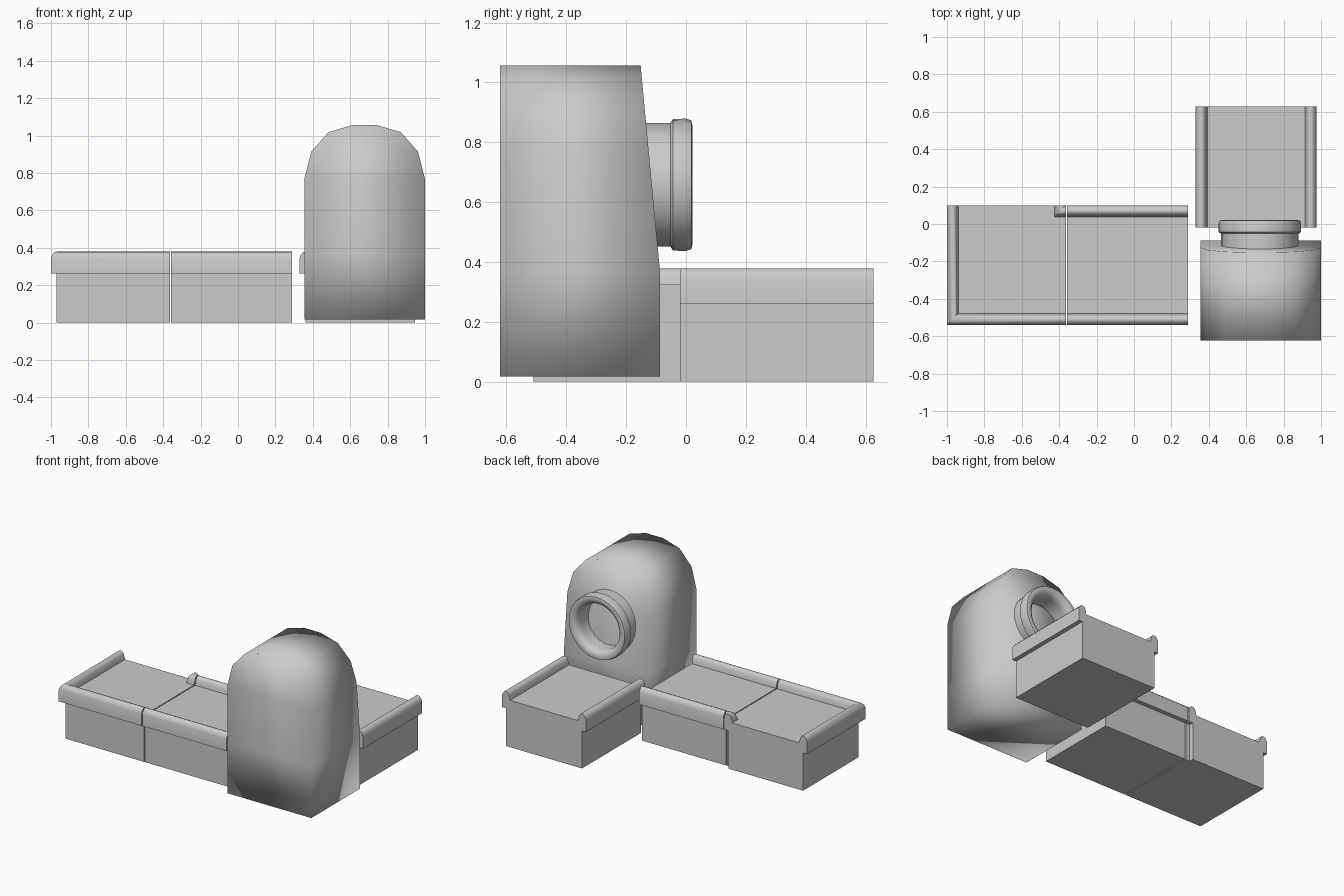
import bpy, bmesh, math

if "Cube" in bpy.data.objects:
    bpy.data.objects.remove(bpy.data.objects["Cube"])

grey = bpy.data.materials.new("light_grey")
grey.diffuse_color = (0.6, 0.6, 0.6, 1)
grey.use_nodes = True
grey.node_tree.nodes["Principled BSDF"].inputs["Base Color"].default_value = grey.diffuse_color


def make(name, verts, faces, smooth=None):
    """Mesh object; smooth = edge angle in degrees, or None for flat."""
    me = bpy.data.meshes.new(name)
    me.from_pydata(verts, [], faces)
    bm = bmesh.new()
    bm.from_mesh(me)
    bmesh.ops.remove_doubles(bm, verts=bm.verts, dist=1e-5)
    bmesh.ops.recalc_face_normals(bm, faces=bm.faces)
    bm.to_mesh(me)
    bm.free()
    me.materials.append(grey)
    ob = bpy.data.objects.new(name, me)
    bpy.context.collection.objects.link(ob)
    if smooth:
        bpy.ops.object.select_all(action='DESELECT')
        ob.select_set(True)
        bpy.context.view_layer.objects.active = ob
        bpy.ops.object.shade_smooth_by_angle(angle=math.radians(smooth))
    return ob


def loft(name, rings, caps=True, smooth=None, closed=False):
    """Bridge a list of equal closed rings of points."""
    n, m = len(rings[0]), len(rings)
    verts = [p for r in rings for p in r]
    faces = []
    for k in range(m if closed else m - 1):
        a, b = k * n, ((k + 1) % m) * n
        faces += [(a + i, a + (i + 1) % n, b + (i + 1) % n, b + i) for i in range(n)]
    if caps and not closed:
        faces += [tuple(range(n)), tuple(range((m - 1) * n, m * n))]
    return make(name, verts, faces, smooth)


def prism(name, poly, z0, z1):
    return loft(name, [[(x, y, z) for x, y in poly] for z in (z0, z1)])


# Rim cross-section: distance inward from the outer edge, height
RIM = [(0.035, 0.262), (0, 0.262), (0, 0.345), (0.006, 0.362), (0.018, 0.376),
       (0.03, 0.379), (0.043, 0.375), (0.052, 0.362), (0.056, 0.345),
       (0.062, 0.325), (0.062, 0.30), (0.035, 0.30)]
FLOOR = 0.325


def rim(name, stations):
    """Sweep the rim through (x, y, inward dx, inward dy) stations."""
    loft(name, [[(x + u * dx, y + u * dy, z) for u, z in RIM]
                for x, y, dx, dy in stations], smooth=40)


# Corner counter
prism("corner_body", [(-0.97, -0.51), (-0.364, -0.51), (-0.364, 0.07),
                      (-0.395, 0.07), (-0.395, 0.10), (-0.97, 0.10)], 0, FLOOR)
rim("corner_outer_rim", [(-1, 0.10, 1, 0), (-1, -0.54, 1, 1), (-0.364, -0.54, 0, 1)])
rim("corner_inner_rim", [(-0.364, 0.10, 0, -1), (-0.364, 0.10, -1, -1),
                         (-0.364, 0.10, -1, 0)])

# Straight counter
prism("straight_body", [(-0.357, -0.51), (0.29, -0.51), (0.29, 0.07), (-0.357, 0.07)], 0, FLOOR)
rim("straight_front_rim", [(-0.357, -0.54, 0, 1), (0.29, -0.54, 0, 1)])
rim("straight_back_rim", [(-0.357, 0.10, 0, -1), (0.29, 0.10, 0, -1)])

# Side counter, turned a quarter
prism("side_body", [(0.36, -0.02), (0.945, -0.02), (0.945, 0.627), (0.36, 0.627)], 0, FLOOR)
rim("side_left_rim", [(0.33, -0.02, 1, 0), (0.33, 0.627, 1, 0)])
rim("side_right_rim", [(0.975, -0.02, -1, 0), (0.975, 0.627, -1, 0)])

# Arched housing with a leaning back
half = [(0.322, 0.017), (0.322, 0.37), (0.322, 0.77), (0.285, 0.915), (0.193, 1.018), (0.065, 1.056)]
arch = [(0.677 + w, z) for w, z in half] + [(0.677 - w, z) for w, z in reversed(half)]
front = [(x, -0.622, z) for x, z in arch]
back = [(x, -0.087 - max(0, z - 0.37) * 0.094, z) for x, z in arch]
n = len(arch)
verts = front + back
sides = [(i, (i + 1) % n, n + (i + 1) % n, n + i) for i in range(n)]
strips = [(o + i, o + i + 1, o + n - 2 - i, o + n - 1 - i) for o in (0, n) for i in range(n // 2 - 1)]
make("arched_housing", verts, sides + strips, 180)

# Round port with a thick lip
port = [(0.207, -0.16), (0.207, -0.052), (0.22, -0.043), (0.221, 0.0), (0.215, 0.018),
        (0.20, 0.021), (0.18, 0.016), (0.163, 0.0), (0.158, -0.03), (0.158, -0.16)]
SEG = 28
loft("round_port", [[(0.673 + r * math.cos(a), y, 0.658 + r * math.sin(a)) for r, y in port]
                    for a in (2 * math.pi * k / SEG for k in range(SEG))],
     closed=True, smooth=45)
